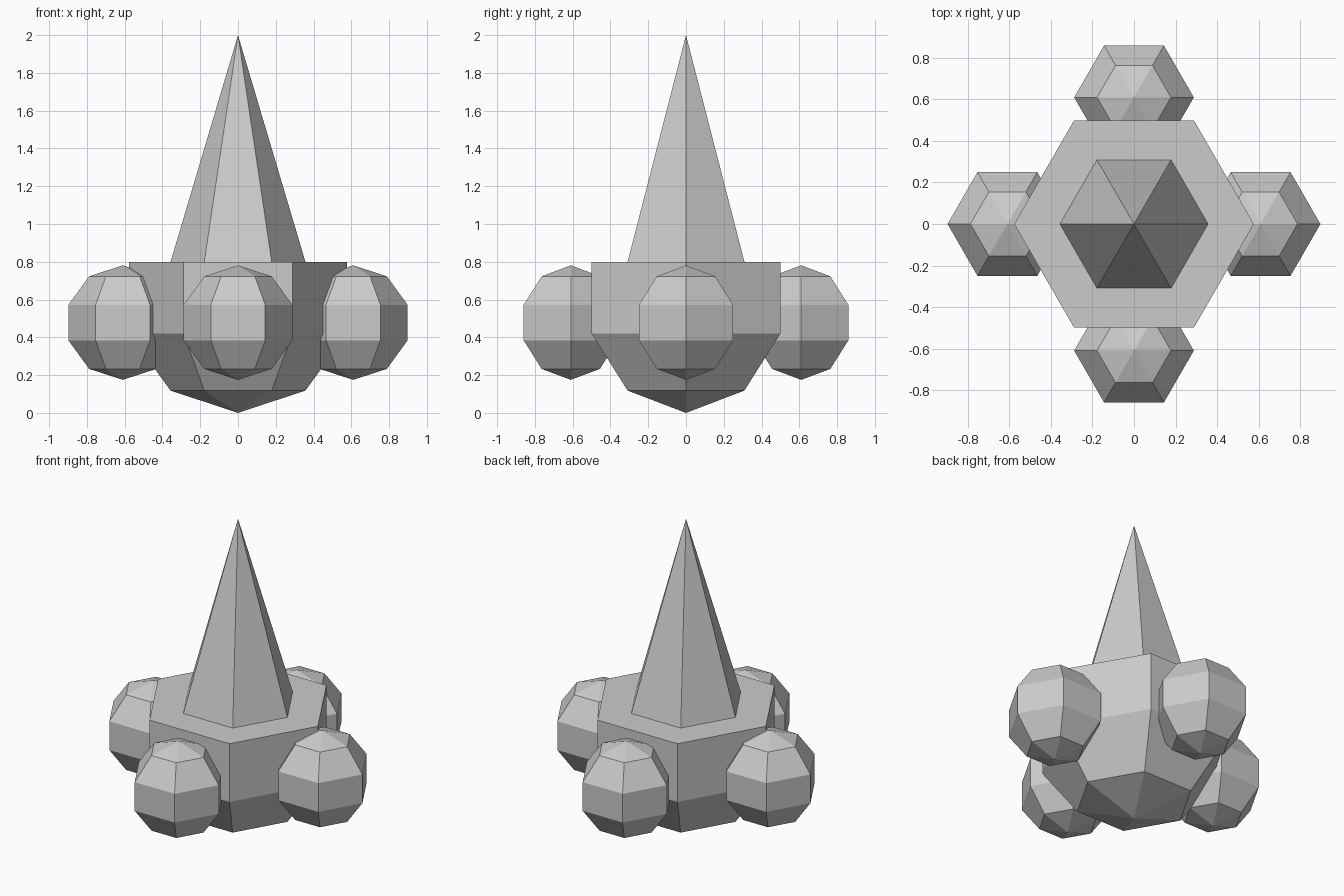
import bpy, bmesh, math

if "Cube" in bpy.data.objects:
    bpy.data.objects.remove(bpy.data.objects["Cube"])

SIDES = 6


def lathe(name, profile, centre=(0, 0, 0)):
    """Revolve (radius, z) points into a six-sided flat-shaded solid."""
    bm = bmesh.new()
    rings = []
    for r, z in profile:
        count = SIDES if r > 0 else 1
        rings.append([bm.verts.new((r * math.cos(math.tau * i / SIDES),
                                    r * math.sin(math.tau * i / SIDES), z))
                      for i in range(count)])
    for low, high in zip(rings, rings[1:]):
        for i in range(SIDES):
            j = (i + 1) % SIDES
            if len(low) == 1:
                bm.faces.new((low[0], high[j], high[i]))
            elif len(high) == 1:
                bm.faces.new((low[i], low[j], high[0]))
            else:
                bm.faces.new((low[i], low[j], high[j], high[i]))
    mesh = bpy.data.meshes.new(name)
    bm.to_mesh(mesh)
    bm.free()
    obj = bpy.data.objects.new(name, mesh)
    obj.location = centre
    bpy.context.collection.objects.link(obj)
    return obj


# Body: rounded hexagonal bowl, flat ledge and tall central spike
lathe("body_with_spike", [(0, 0), (0.357, 0.118), (0.577, 0.42),
                          (0.577, 0.80), (0.357, 0.80), (0, 2.0)])

# Four faceted balls around the body
R = 0.303
ball = [(R * math.sin(math.pi * k / 5) if 0 < k < 5 else 0,
         -R * math.cos(math.pi * k / 5)) for k in range(6)]
for side, x, y in (("right", 1, 0), ("back", 0, 1),
                   ("left", -1, 0), ("front", 0, -1)):
    lathe(side + "_ball", ball, (0.61 * x, 0.61 * y, 0.478))
